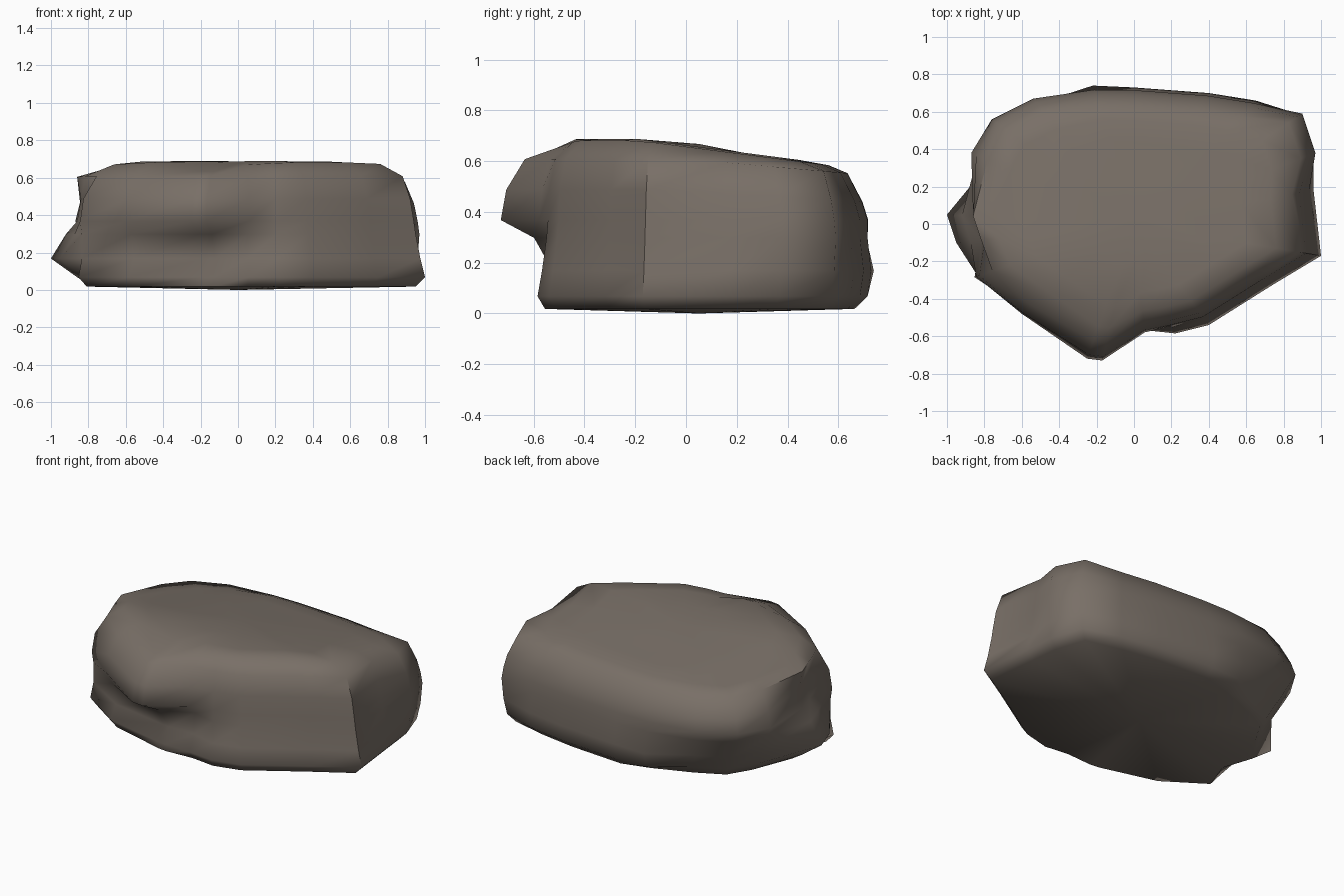
import bpy, bmesh, math

if "Cube" in bpy.data.objects:
    bpy.data.objects.remove(bpy.data.objects["Cube"])

# Widest plan outline of the boulder, counter-clockwise from the right front corner
PLAN = [(1.0, -.17), (.96, .18), (.97, .38), (.90, .59), (.65, .66), (.40, .70), (0, .73), (-.22, .74),
        (-.54, .67), (-.76, .56), (-.87, .38), (-1.0, .05), (-.95, -.1), (-.87, -.29),
        (-.60, -.48), (-.25, -.72), (-.17, -.73), (.06, -.61), (.22, -.585), (.40, -.54), (.75, -.32)]

# Heights of the side rings and the side profiles (share of the plan outline at each height)
LEVELS = [.03, .08, .18, .31, .38, .50, .62]
RIGHT = [.95, 1.0, .975, .95, .94, .92, .88]
RIGHT_BACK = [.92, .97, .99, 1.0, .99, .97, .92]
BACK = [.91, .98, 1.0, .98, .98, .95, .87]
BACK_MIDDLE = [.83, .95, 1.0, .96, .97, .94, .86]
UNDERCUT = [.78, .82, .88, .96, 1.0, .97, .90]
LEFT_POINT = [.78, .86, 1.0, .92, .86, .84, .86]
LEFT_FRONT = [.93, .98, .96, .96, .97, .95, .87]
SHOULDER = [.92, .97, .93, .95, 1.0, .99, .91]
OVERHANG = [.75, .77, .72, .82, 1.0, .97, .87]
LIP = [.88, .93, .86, .84, .95, .93, .87]
FRONT = [.95, 1.0, .97, .94, .93, .92, .88]
SIDES = [RIGHT] * 2 + [RIGHT_BACK] * 2 + [BACK] * 3 + [BACK_MIDDLE] + [UNDERCUT] * 3 + \
        [LEFT_POINT] * 2 + [LEFT_FRONT, SHOULDER, OVERHANG, OVERHANG, LIP, FRONT, FRONT, RIGHT]


def top_height(x, y):
    """Top surface: highest near the front, lower at the back, far left and front lobe."""
    left = max(0, -.953 * x + .303 * y - .475)
    return min(.70, .675 - .13 * y) - .12 * left - .40 * max(0, -y - .43)


bm = bmesh.new()
rings = []
for k, z in enumerate(LEVELS):
    ring = []
    for (x, y), side in zip(PLAN, SIDES):
        px, py = x * side[k], y * side[k]
        h = z
        if z > .45:                      # upper rings follow the sloping top
            h = z * (1 - .14 * max(0, py))
        ring.append(bm.verts.new((px, py, h)))
    rings.append(ring)

# Rounded top: three rings closing inwards
for s, drop in ((.76, .006), (.6, 0), (.3, 0)):
    rings.append([bm.verts.new((x * s, y * s, top_height(x * s, y * s) - drop)) for x, y in PLAN])

n = len(PLAN)
for low, high in zip(rings, rings[1:]):
    for i in range(n):
        j = (i + 1) % n
        bm.faces.new((low[i], low[j], high[j], high[i]))

# Close the top and the slightly bulging underside
for ring, z in ((rings[-1], .68), (rings[0], .012)):
    centre = bm.verts.new((0, .05, z))
    for i in range(n):
        bm.faces.new((ring[i], ring[(i + 1) % n], centre))
bmesh.ops.recalc_face_normals(bm, faces=bm.faces)

mesh = bpy.data.meshes.new("boulder")
bm.to_mesh(mesh)
bm.free()
low = min(v.co.z for v in mesh.vertices)
for v in mesh.vertices:
    v.co.z -= low

stone = bpy.data.materials.new("grey brown stone")
stone.diffuse_color = (.19, .16, .135, 1)
stone.use_nodes = True
stone.node_tree.nodes["Principled BSDF"].inputs["Base Color"].default_value = stone.diffuse_color
mesh.materials.append(stone)

boulder = bpy.data.objects.new("boulder", mesh)
bpy.context.collection.objects.link(boulder)
bpy.context.view_layer.objects.active = boulder
boulder.select_set(True)
bpy.ops.object.shade_smooth_by_angle(angle=math.radians(60))
